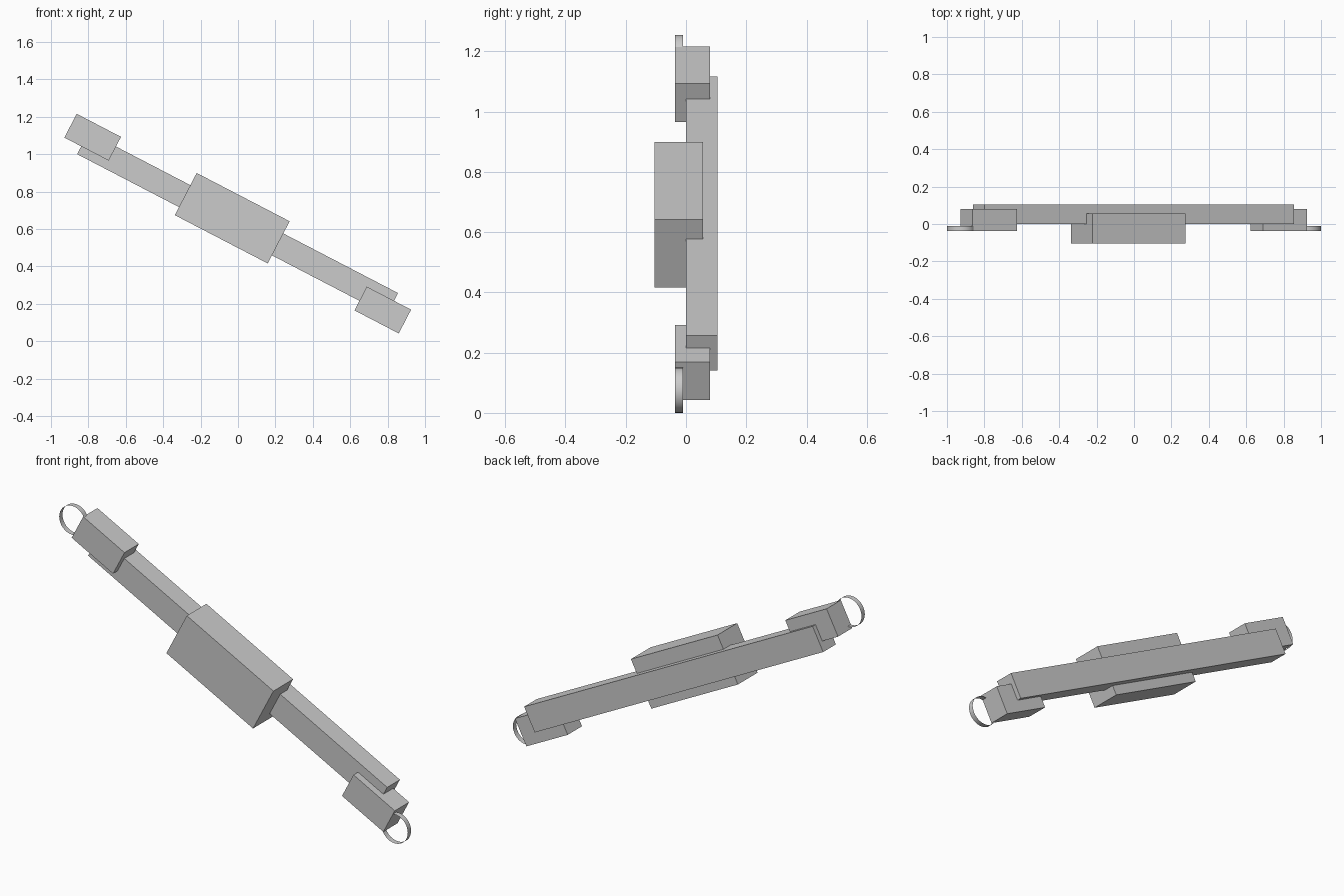
import bpy, bmesh
from math import radians
from mathutils import Matrix, Vector

if "Cube" in bpy.data.objects:
    bpy.data.objects.remove(bpy.data.objects["Cube"])

TILT = Matrix.Rotation(radians(27.45), 4, 'Y')  # everything lies along one slope


def finish(name, bm):
    mesh = bpy.data.meshes.new(name)
    bm.to_mesh(mesh)
    bm.free()
    obj = bpy.data.objects.new(name, mesh)
    bpy.context.collection.objects.link(obj)
    return obj


def tilted_box(name, x, z, length, height, y0, y1):
    bm = bmesh.new()
    bmesh.ops.create_cube(bm, size=1)
    bmesh.ops.scale(bm, vec=(length, y1 - y0, height), verts=bm.verts)
    place = Matrix.Translation((x, (y0 + y1) / 2, z)) @ TILT
    bmesh.ops.transform(bm, matrix=place, verts=bm.verts)
    return finish(name, bm)


def open_ring(name, x, z, radius, y0, y1, segments=32):
    # Thin open band around the y axis
    bm = bmesh.new()
    circle = bmesh.ops.create_circle(bm, segments=segments, radius=radius)
    bmesh.ops.transform(bm, verts=circle["verts"],
                        matrix=Matrix.Translation((x, y0, z)) @ Matrix.Rotation(radians(90), 4, 'X'))
    ext = bmesh.ops.extrude_edge_only(bm, edges=bm.edges[:])
    moved = [g for g in ext["geom"] if isinstance(g, bmesh.types.BMVert)]
    bmesh.ops.translate(bm, vec=(0, y1 - y0, 0), verts=moved)
    centre = Vector((x, 0, z))
    for f in bm.faces:
        f.smooth = True
        f.normal_update()
        out = f.calc_center_median() - centre
        out.y = 0
        if f.normal.dot(out) < 0:
            f.normal_flip()
    return finish(name, bm)


# Long bar and central block
tilted_box("long_bar", -0.002, 0.629, 1.865, 0.132, 0.0, 0.104)
tilted_box("centre_block", -0.031, 0.658, 0.56, 0.254, -0.104, 0.057)

# End blocks with their rings
for side, bx, bz, rx, rz in (("upper", -0.777, 1.091, -0.925, 1.18),
                             ("lower", 0.774, 0.167, 0.925, 0.075)):
    tilted_box(side + "_end_block", bx, bz, 0.267, 0.143, -0.037, 0.08)
    open_ring(side + "_ring", rx, rz, 0.075, -0.037, -0.01)
